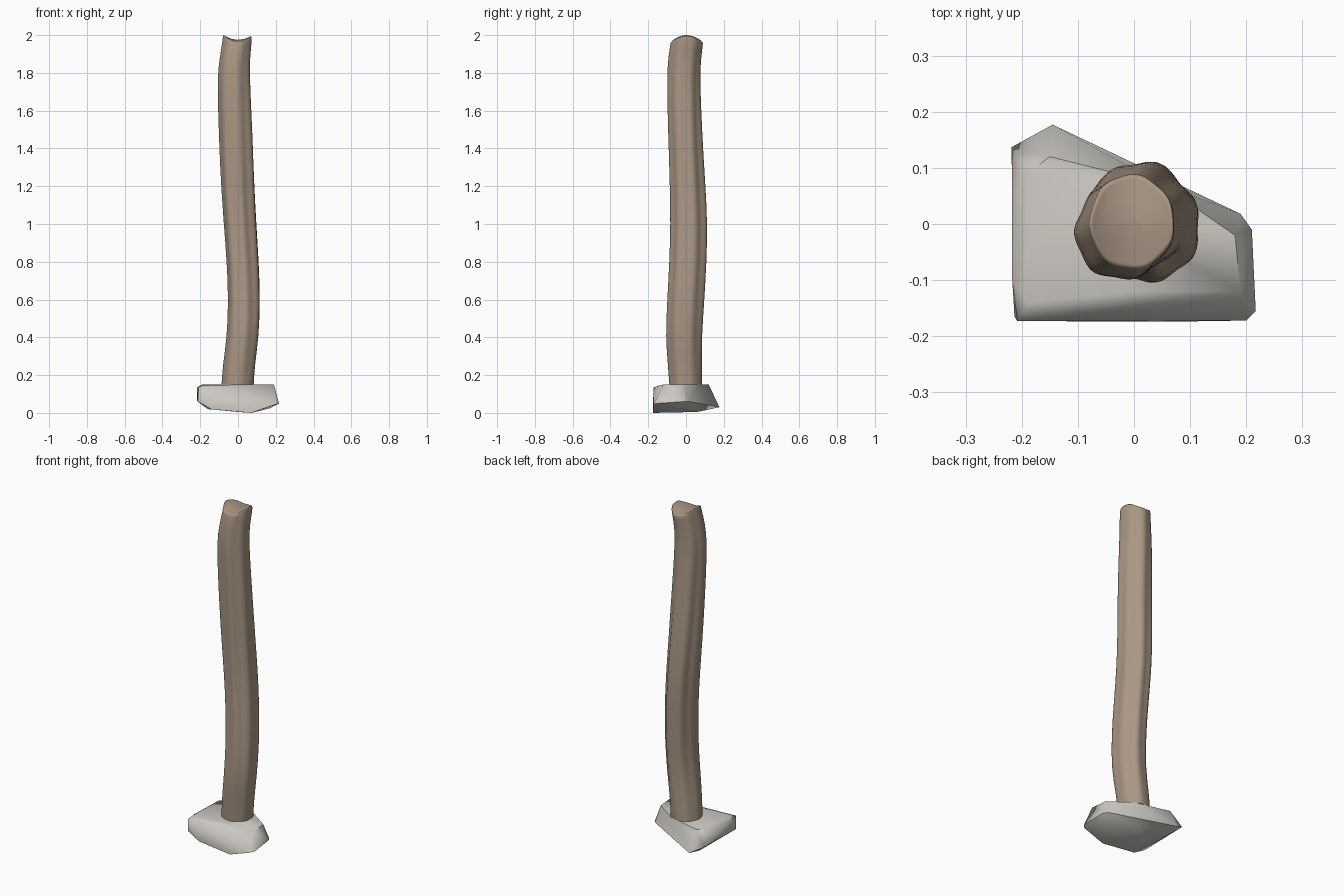
import bpy, bmesh, math

if "Cube" in bpy.data.objects:
    bpy.data.objects.remove(bpy.data.objects["Cube"])


def finish(bm, name, color, angle):
    bmesh.ops.recalc_face_normals(bm, faces=bm.faces[:])
    mesh = bpy.data.meshes.new(name)
    bm.to_mesh(mesh)
    bm.free()
    obj = bpy.data.objects.new(name, mesh)
    bpy.context.collection.objects.link(obj)
    mat = bpy.data.materials.new(name + "_material")
    mat.diffuse_color = color
    mat.use_nodes = True
    mat.node_tree.nodes["Principled BSDF"].inputs["Base Color"].default_value = mat.diffuse_color
    mesh.materials.append(mat)
    mesh.shade_smooth()
    mesh.set_sharp_from_angle(angle=math.radians(angle))
    return obj


# Foundation stone: faceted hull of a rough boulder
stone_points = [
    # flat top
    (-0.19, -0.14, 0.145), (0.0, -0.12, 0.15), (0.19, -0.12, 0.15),
    (0.18, -0.02, 0.15), (0.05, 0.07, 0.15), (-0.15, 0.12, 0.15), (-0.19, 0.09, 0.15),
    # widest belt
    (-0.208, -0.173, 0.135), (-0.217, -0.10, 0.135), (-0.213, -0.165, 0.06),
    (-0.218, 0.137, 0.07), (-0.145, 0.177, 0.03), (0.19, 0.018, 0.06),
    (0.21, -0.01, 0.06), (0.217, -0.155, 0.05), (0.20, -0.172, 0.045),
    # underside
    (-0.14, -0.165, 0.018), (0.07, -0.174, 0.0), (0.17, -0.03, 0.025),
    (-0.16, 0.10, 0.02), (0.0, 0.06, 0.005),
]
bm = bmesh.new()
for p in stone_points:
    bm.verts.new(p)
hull = bmesh.ops.convex_hull(bm, input=bm.verts[:])
loose = [v for v in bm.verts if not v.link_faces]
bmesh.ops.delete(bm, geom=loose, context='VERTS')
finish(bm, "foundation_stone", (0.60, 0.58, 0.54, 1), 50)

# Post: rings of height, x min, x max, y min, y max
rings = [
    (0.15, -0.088, 0.085, -0.090, 0.085),
    (0.25, -0.082, 0.092, -0.098, 0.085),
    (0.40, -0.060, 0.115, -0.112, 0.085),
    (0.60, -0.053, 0.122, -0.103, 0.100),
    (0.80, -0.062, 0.115, -0.092, 0.112),
    (1.00, -0.078, 0.102, -0.086, 0.117),
    (1.20, -0.092, 0.092, -0.090, 0.106),
    (1.40, -0.101, 0.085, -0.096, 0.092),
    (1.60, -0.107, 0.075, -0.102, 0.082),
    (1.78, -0.111, 0.066, -0.104, 0.075),
    (1.88, -0.098, 0.066, -0.098, 0.080),
    (1.965, -0.083, 0.075, -0.085, 0.091),
]
SIDES = 42


def saddle(x, y):
    # notched top that cradles a beam lying along y
    return 1.977 + 4.2 * x * x - 1.6 * (y - 0.005) ** 2


def ring_points(ring, scale=1.0):
    z, x0, x1, y0, y1 = ring
    t = (z - 0.15) / 1.85
    lobe = 0.012 + 0.04 * math.sin(math.pi * t) ** 0.6
    pts = []
    for i in range(SIDES):
        a = math.tau * i / SIDES
        ridge = 1 - lobe + lobe * math.cos(7 * (a - math.pi) + 0.6 * math.sin(4 * t))
        ridge += 0.5 * lobe * math.cos(3 * a + 1)
        pts.append(((x0 + x1) / 2 + (x1 - x0) / 2 * ridge * scale * math.cos(a),
                    (y0 + y1) / 2 + (y1 - y0) / 2 * ridge * scale * math.sin(a)))
    return pts


bm = bmesh.new()
loops = []
for ring in rings:
    loops.append([bm.verts.new((x, y, min(ring[0], saddle(x, y) - 0.012)))
                  for x, y in ring_points(ring)])
# Rounded rim and dished top
for scale, drop in ((0.975, 0.003), (0.92, 0.0), (0.84, 0.002), (0.5, 0.002), (0.15, 0.002)):
    loops.append([bm.verts.new((x, y, saddle(x, y) - drop))
                  for x, y in ring_points(rings[-1], scale)])
for low, high in zip(loops, loops[1:]):
    for i in range(SIDES):
        j = (i + 1) % SIDES
        bm.faces.new((low[i], low[j], high[j], high[i]))
bm.faces.new(loops[0][::-1])
bm.faces.new(loops[-1])
bm.edges.ensure_lookup_table()
crease = bm.edges.layers.float.new("crease_edge")
for i in range(SIDES):
    bm.edges.get((loops[0][i], loops[0][(i + 1) % SIDES]))[crease] = 1.0
post = finish(bm, "post", (0.40, 0.31, 0.235, 1), 60)
smooth = post.modifiers.new("Smooth", 'SUBSURF')
smooth.levels = smooth.render_levels = 1
